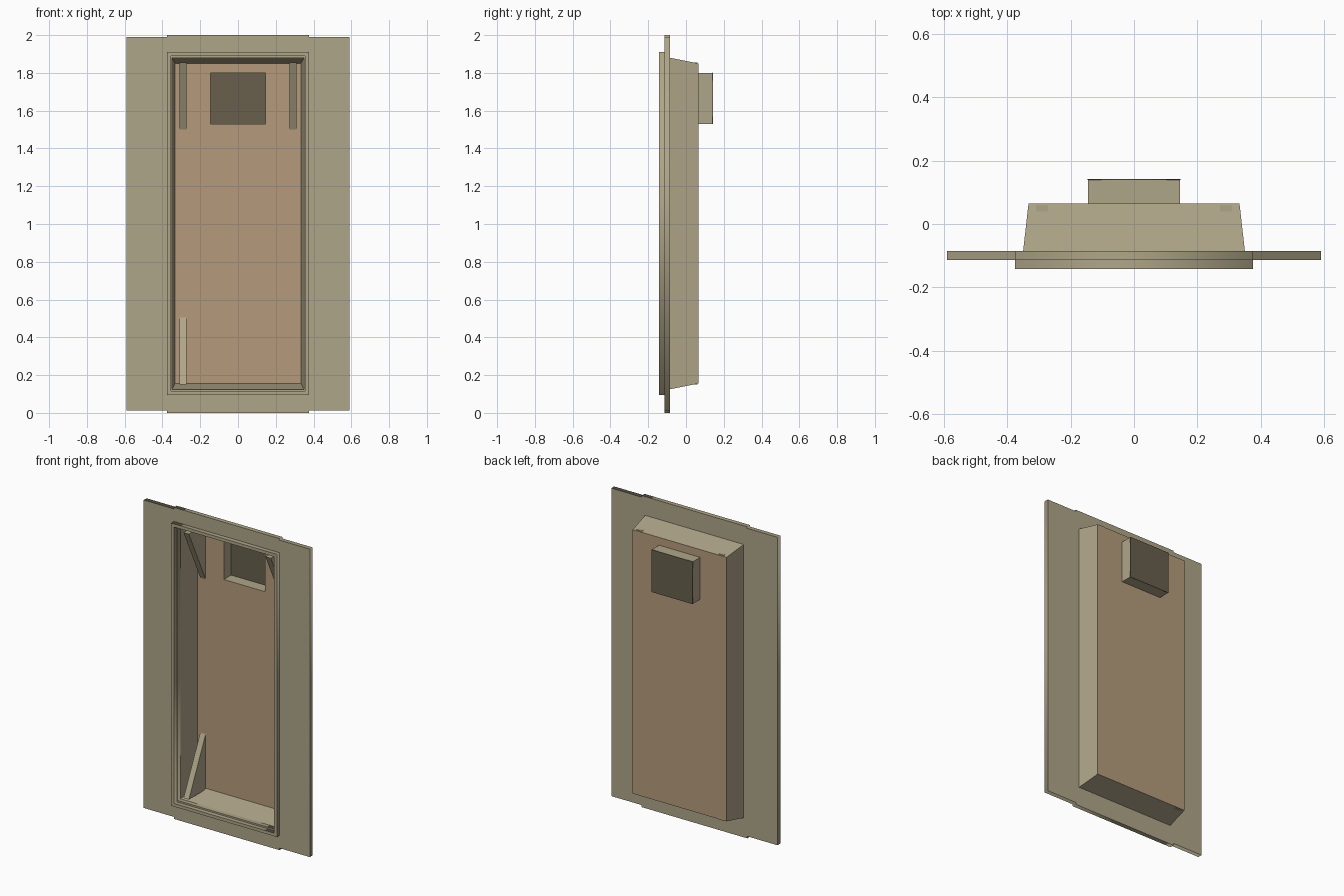
import bpy, bmesh
from math import pi

if "Cube" in bpy.data.objects:
    bpy.data.objects.remove(bpy.data.objects["Cube"])


def material(name, rgb):
    m = bpy.data.materials.new(name)
    m.diffuse_color = (*rgb, 1)
    m.use_nodes = True
    m.node_tree.nodes["Principled BSDF"].inputs["Base Color"].default_value = m.diffuse_color
    return m


KHAKI = material("khaki_paint", (0.43, 0.38, 0.25))
BROWN = material("brown_backing", (0.46, 0.33, 0.20))
DARK = material("dark_plate", (0.14, 0.115, 0.075))


def rect(x, z0, z1):
    return [(-x, z0), (x, z0), (x, z1), (-x, z1)]


def slab(name, loops, y0, y1, mat):
    """Flat outline (with holes) in the xz plane, extruded from y0 to y1."""
    cu = bpy.data.curves.new(name, 'CURVE')
    cu.dimensions = '2D'
    cu.fill_mode = 'BOTH'
    cu.extrude = (y1 - y0) / 2
    for pts in loops:
        sp = cu.splines.new('POLY')
        sp.points.add(len(pts) - 1)
        for p, (x, z) in zip(sp.points, pts):
            p.co = (x, z, 0, 1)
        sp.use_cyclic_u = True
    ob = bpy.data.objects.new(name, cu)
    bpy.context.collection.objects.link(ob)
    ob.location.y = (y0 + y1) / 2
    ob.rotation_euler.x = pi / 2
    bpy.ops.object.select_all(action='DESELECT')
    ob.select_set(True)
    bpy.context.view_layer.objects.active = ob
    bpy.ops.object.convert(target='MESH')
    ob = bpy.context.object
    ob.data.materials.clear()
    ob.data.materials.append(mat)
    return ob


def loft(name, rings, mat, caps=False):
    """Join successive rings of points with quads."""
    bm = bmesh.new()
    vs = [[bm.verts.new(p) for p in r] for r in rings]
    n = len(vs[0])
    for a, b in zip(vs, vs[1:]):
        for i in range(n):
            j = (i + 1) % n
            bm.faces.new((a[i], a[j], b[j], b[i]))
    if caps:
        bm.faces.new(vs[0][::-1])
        bm.faces.new(vs[-1])
        bmesh.ops.recalc_face_normals(bm, faces=bm.faces)
    me = bpy.data.meshes.new(name)
    bm.to_mesh(me)
    bm.free()
    me.materials.append(mat)
    ob = bpy.data.objects.new(name, me)
    bpy.context.collection.objects.link(ob)
    return ob


def ring(y, x, z0, z1):
    return [(px, y, pz) for px, pz in rect(x, z0, z1)]


# Wall panel with raised middle strip at top and bottom
W, S, ZB, ZT = 0.59, 0.375, 0.013, 1.99
outline = [(-W, ZB), (-S, ZB), (-S, 0), (S, 0), (S, ZB), (W, ZB),
           (W, ZT), (S, ZT), (S, 2), (-S, 2), (-S, ZT), (-W, ZT)]
slab("wall_panel", [outline, rect(0.35, 0.125, 1.88)], -0.114, -0.085, KHAKI)

# Raised frame around the opening
slab("opening_frame", [rect(S, 0.095, 1.91), rect(0.355, 0.115, 1.89)],
     -0.142, -0.114, KHAKI)

# Tapered recess, its backing with a square hole, and the box behind it
front = ring(-0.085, 0.35, 0.125, 1.88)
back = ring(0.065, 0.333, 0.155, 1.85)
hole = ring(0.065, 0.146, 1.53, 1.80)
loft("recess_walls", [front, back], KHAKI)
loft("recess_backing", [back, hole], BROWN)
loft("rear_box_sides", [hole, ring(0.14, 0.146, 1.53, 1.80)], KHAKI)
slab("rear_box_plate", [rect(0.147, 1.529, 1.801)], 0.139, 0.142, DARK)

# Triangular corner braces: two at the top, one at the bottom left
top = [(-0.11, 1.855), (0.06, 1.855), (0.06, 1.50)]
bottom = [(-0.11, 0.15), (0.06, 0.15), (0.06, 0.505)]
for name, x, prof in (("brace_top_left", -0.31, top),
                      ("brace_top_right", 0.272, top),
                      ("brace_bottom_left", -0.31, bottom)):
    loft(name, [[(px, y, z) for y, z in prof] for px in (x, x + 0.038)],
         KHAKI, caps=True)
